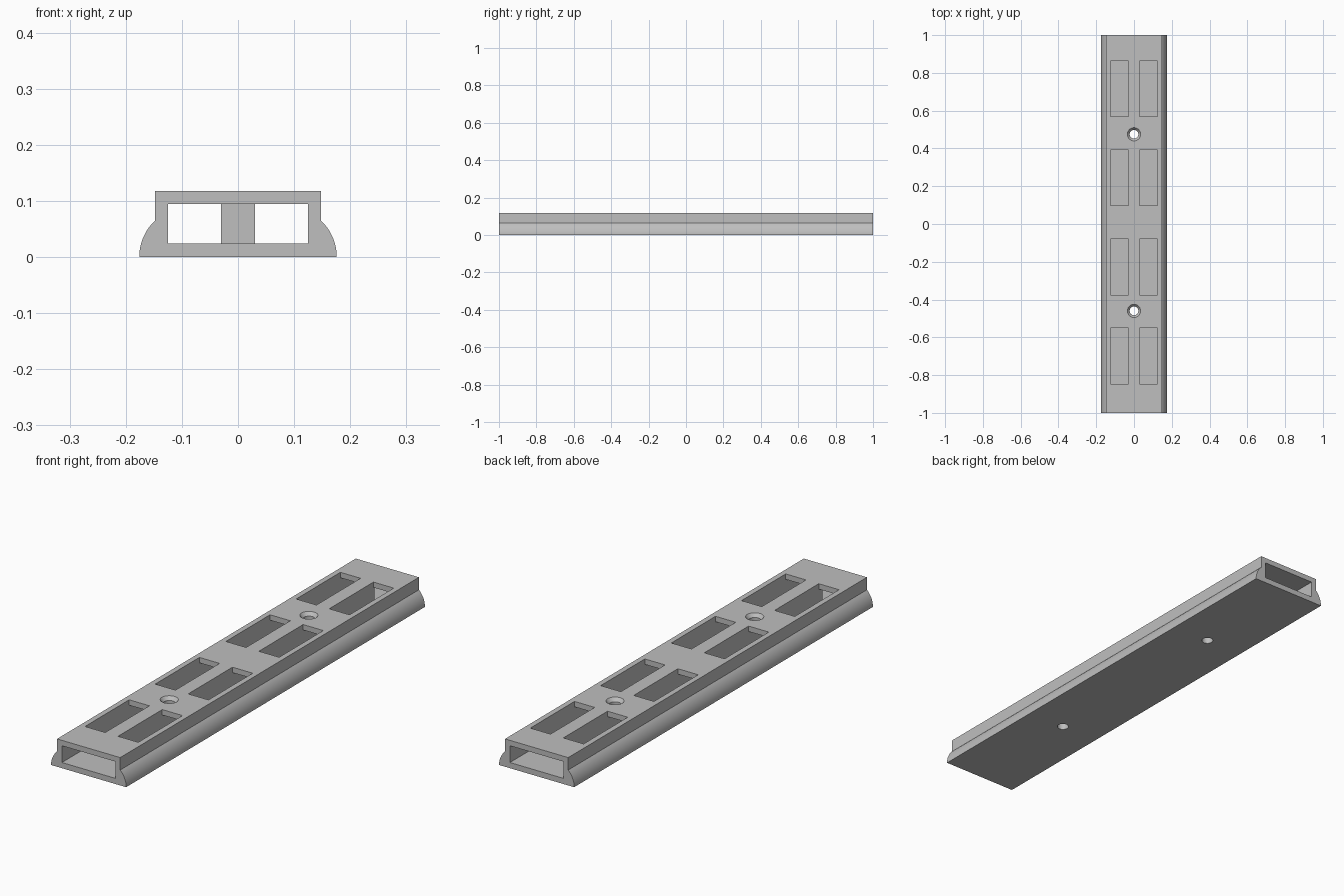
import bpy, bmesh, math
from mathutils import Matrix

cube = bpy.data.objects.get("Cube")
if cube:
    bpy.data.objects.remove(cube, do_unlink=True)

grey = bpy.data.materials.new("plain grey")
grey.use_nodes = True
grey.diffuse_color = (0.52, 0.52, 0.52, 1)
grey.node_tree.nodes["Principled BSDF"].inputs["Base Color"].default_value = (0.52, 0.52, 0.52, 1)


def add_object(name, bm):
    bmesh.ops.recalc_face_normals(bm, faces=bm.faces)
    mesh = bpy.data.meshes.new(name)
    bm.to_mesh(mesh)
    bm.free()
    mesh.materials.append(grey)
    obj = bpy.data.objects.new(name, mesh)
    bpy.context.collection.objects.link(obj)
    return obj


def box(name, low, high):
    bm = bmesh.new()
    bmesh.ops.create_cube(bm, size=1)
    for v in bm.verts:
        v.co = [(a + b) / 2 + c * (b - a) for a, b, c in zip(low, high, v.co)]
    return add_object(name, bm)


def cone(name, y, z_low, z_high, r_low, r_high):
    bm = bmesh.new()
    bmesh.ops.create_cone(bm, cap_ends=True, segments=48, radius1=r_low, radius2=r_high,
                          depth=z_high - z_low,
                          matrix=Matrix.Translation((0, y, (z_low + z_high) / 2)))
    return add_object(name, bm)


def combine(target, tool, operation):
    """Apply a boolean and remove the tool object."""
    tool.hide_render = True
    mod = target.modifiers.new("cut", 'BOOLEAN')
    mod.operation, mod.solver, mod.object = operation, 'EXACT', tool
    bpy.context.view_layer.objects.active = target
    bpy.ops.object.modifier_apply(modifier=mod.name)
    bpy.data.objects.remove(tool, do_unlink=True)


# Rail: flat top, straight upper sides, rounded lower flanges
TOP, RADIUS, CENTRE = 0.118, 0.0894, 0.0866
SWEEP = math.asin(0.065 / RADIUS)
half = [(CENTRE + RADIUS * math.cos(SWEEP * i / 16), RADIUS * math.sin(SWEEP * i / 16))
        for i in range(17)] + [(0.148, TOP)]
outline = half + [(-x, z) for x, z in reversed(half)]
bm = bmesh.new()
face = bm.faces.new([bm.verts.new((x, -1, z)) for x, z in outline])
swept = bmesh.ops.extrude_face_region(bm, geom=[face])["geom"]
bmesh.ops.translate(bm, vec=(0, 2, 0),
                    verts=[v for v in swept if isinstance(v, bmesh.types.BMVert)])
rail = add_object("slotted_rail", bm)

# Hollow channel with a central rib that stops short of both ends
combine(rail, box("channel_cutter", (-0.125, -1.1, 0.024), (0.125, 1.1, 0.095)), 'DIFFERENCE')
combine(rail, box("central_rib", (-0.03, -0.87, 0.015), (0.03, 0.87, 0.105)), 'UNION')

# Paired windows through the top plate
for y in (-0.698, -0.228, 0.245, 0.716):
    for x in (-0.125, 0.03):
        combine(rail, box("window_cutter", (x, y - 0.148, 0.08), (x + 0.095, y + 0.148, 0.2)),
                'DIFFERENCE')

# Countersunk screw holes
for y in (-0.46, 0.475):
    combine(rail, cone("hole_cutter", y, -0.1, 0.2, 0.023, 0.023), 'DIFFERENCE')
    combine(rail, cone("countersink_cutter", y, TOP - 0.018, TOP + 0.006, 0.02, 0.04), 'DIFFERENCE')

bpy.ops.object.select_all(action='DESELECT')
rail.select_set(True)
bpy.context.view_layer.objects.active = rail
bpy.ops.object.shade_smooth_by_angle(angle=math.radians(30))
